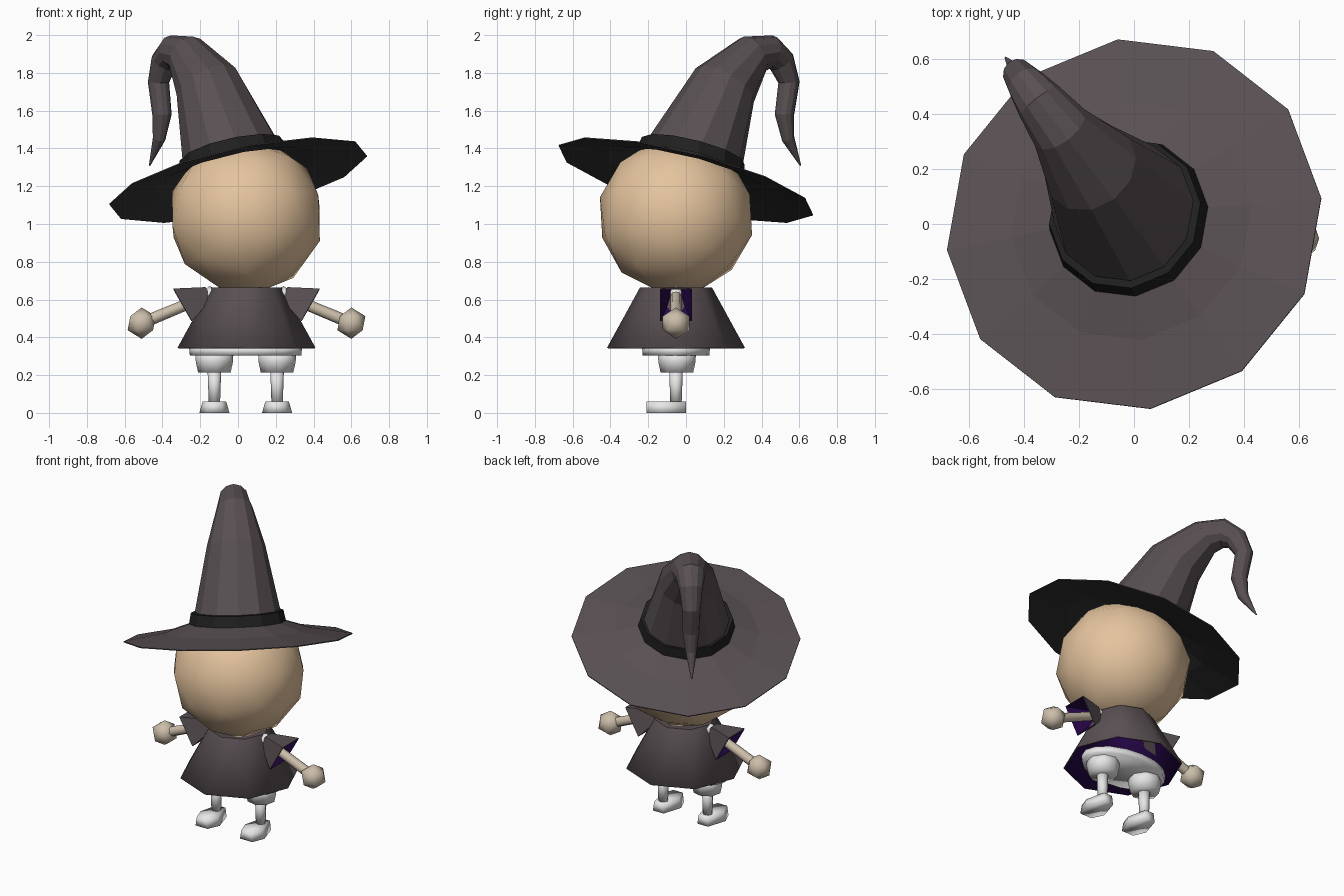
import bpy, bmesh, math
from mathutils import Vector

if "Cube" in bpy.data.objects:
    bpy.data.objects.remove(bpy.data.objects["Cube"])

UP = Vector((0, 0, 1))


def colour(name, rgb):
    m = bpy.data.materials.new(name)
    m.diffuse_color = (*rgb, 1)
    m.use_nodes = True
    m.node_tree.nodes["Principled BSDF"].inputs["Base Color"].default_value = m.diffuse_color
    return m


CLOTH = colour("plum_grey_cloth", (0.098, 0.079, 0.086))
BLACK = colour("black_felt", (0.014, 0.014, 0.014))
UNDER = colour("dark_grey_felt", (0.042, 0.039, 0.039))
SKIN = colour("skin", (0.78, 0.55, 0.34))
ARM = colour("pale_skin", (0.60, 0.51, 0.40))
PURPLE = colour("purple_lining", (0.02, 0.002, 0.07))
WHITE = colour("white", (0.84, 0.84, 0.84))


def finish(name, bm, mats, smooth=None):
    me = bpy.data.meshes.new(name)
    bmesh.ops.recalc_face_normals(bm, faces=bm.faces)
    bm.to_mesh(me)
    bm.free()
    for m in mats:
        me.materials.append(m)
    ob = bpy.data.objects.new(name, me)
    bpy.context.collection.objects.link(ob)
    if smooth:
        bpy.ops.object.select_all(action='DESELECT')
        bpy.context.view_layer.objects.active = ob
        ob.select_set(True)
        bpy.ops.object.shade_smooth_by_angle(angle=math.radians(smooth))
    return ob


def loft(name, rings, sides, mats, phase=0, caps=True, smooth=None, rule=None, squash=1):
    """Skin rings given as (centre, axis, radius); rule maps band number to material."""
    bm = bmesh.new()
    loops = []
    for centre, axis, r in rings:
        q = UP.rotation_difference(Vector(axis).normalized())
        loop = []
        for i in range(sides):
            a = math.radians(phase) + math.tau * i / sides
            loop.append(bm.verts.new(Vector(centre) + q @ Vector((r * math.cos(a), squash * r * math.sin(a), 0))))
        loops.append(loop)
    for k in range(len(loops) - 1):
        for i in range(sides):
            j = (i + 1) % sides
            f = bm.faces.new((loops[k][i], loops[k][j], loops[k + 1][j], loops[k + 1][i]))
            f.material_index = rule(k) if rule else 0
    if caps:
        bm.faces.new(loops[0][::-1])
        bm.faces.new(loops[-1])
    return finish(name, bm, mats, smooth)


def ball(name, centre, r, div, mat, axis=UP):
    bm = bmesh.new()
    bmesh.ops.create_icosphere(bm, subdivisions=div, radius=r)
    q = UP.rotation_difference(axis)
    for v in bm.verts:
        v.co = q @ v.co + Vector(centre)
    return finish(name, bm, [mat], 60)


def line_shell(ob, thickness):
    # coloured lining on the inside of an open shell
    mod = ob.modifiers.new("lining", 'SOLIDIFY')
    mod.thickness = thickness
    mod.offset = -1
    mod.material_offset = 1


CX, CY = 0.045, -0.053

# Hat: everything sits on one tilted axis
HAT = Vector((0, 0, 1.235))
TILT = Vector((-0.211, 0.241, 0.947)).normalized()


def on_hat(profile):
    return [(HAT + TILT * d, TILT, r) for r, d in profile]


loft("hat_brim", on_hat([(0.27, 0.085), (0.45, 0.03), (0.70, -0.006), (0.70, 0),
                         (0.45, 0.042), (0.27, 0.10)]), 12, [CLOTH, UNDER],
     phase=6.5, caps=False, rule=lambda k: 1 if k < 2 else 0)
loft("hat_band", on_hat([(0.268, 0.08), (0.298, 0.085), (0.283, 0.16), (0.255, 0.162)]),
     12, [BLACK], phase=6.5, caps=False)

# Bent crown with hanging tip, as (reach, height, radius)
bend = [(0.04, 1.34, 0.272), (0.26, 1.735, 0.178), (0.445, 1.895, 0.112), (0.565, 1.91, 0.09),
        (0.64, 1.86, 0.072), (0.69, 1.75, 0.057), (0.66, 1.58, 0.052), (0.685, 1.45, 0.034),
        (0.767, 1.31, 0.004)]
pts = [Vector((-0.61 * u, 0.79 * u, z)) for u, z, r in bend]
crown = []
for i, p in enumerate(pts):
    axis = TILT if i == 0 else pts[min(i + 1, len(pts) - 1)] - pts[i - 1]
    crown.append((p, axis, bend[i][2]))
loft("hat_crown", crown, 12, [CLOTH], phase=6.5)

# Head, tilted with the hat
ball("head", (0.042, CY, 1.042), 0.415, 2, SKIN, TILT)

# Robe with lining, closed at the neck
robe = loft("robe", [((CX, CY, 0.345), UP, 0.365), ((CX, CY, 0.665), UP, 0.19),
                     ((CX, CY, 0.66), UP, 0.01)], 8,
            [CLOTH, PURPLE], caps=False, smooth=50)
line_shell(robe, 0.008)

# Undergarment
loft("pelvis", [((0.04, CY, 0.305), UP, 0.295), ((0.04, CY, 0.35), UP, 0.30)],
     16, [WHITE], smooth=180, squash=0.6)

for side, s in (("left", -1), ("right", 1)):
    # Arm, hand, and flared square sleeve over a white shoulder
    hand = Vector((CX + s * 0.555, CY, 0.475))
    shoulder = Vector((CX + s * 0.17, CY, 0.635))
    d = (hand - shoulder).normalized()
    loft(side + "_arm", [(shoulder, d, 0.028), (hand, d, 0.032)], 8, [ARM], smooth=50)
    ball(side + "_hand", hand, 0.083, 1, ARM)
    cuff = Vector((s * 0.87, 0, -0.49))
    sleeve = loft(side + "_sleeve", [(Vector((CX + s * 0.20, CY, 0.635)), cuff, 0.05),
                                     (Vector((CX + s * 0.338, CY, 0.572)), cuff, 0.14)], 4,
                  [CLOTH, PURPLE], phase=45, caps=False, squash=0.86)
    line_shell(sleeve, 0.006)
    ball(side + "_shoulder", (CX + s * 0.195, CY, 0.63), 0.042, 1, WHITE)

    # Leg
    x = CX - 0.004 + s * 0.166
    loft(side + "_trouser", [((x, CY + 0.005, 0.215), UP, 0.088), ((x, CY + 0.005, 0.27), UP, 0.10),
                             ((x, CY + 0.005, 0.315), UP, 0.102)], 8, [WHITE], phase=10, smooth=180)
    loft(side + "_shin", [((x, CY, 0.05), UP, 0.03), ((x, CY, 0.225), UP, 0.036)],
         8, [WHITE], smooth=180)

    # Shoe: wide toe, narrow heel, tapering upward
    bm = bmesh.new()
    plan = [(-0.04, 0), (0.04, 0), (0.08, -0.13), (0.045, -0.21), (-0.045, -0.21), (-0.08, -0.13)]
    low = [bm.verts.new((x + px, py, 0)) for px, py in plan]
    top = [bm.verts.new((x + px * 0.78, py, 0.06)) for px, py in plan]
    bm.faces.new(low[::-1])
    bm.faces.new(top)
    for i in range(6):
        j = (i + 1) % 6
        bm.faces.new((low[i], low[j], top[j], top[i]))
    finish(side + "_shoe", bm, [WHITE], 180)
